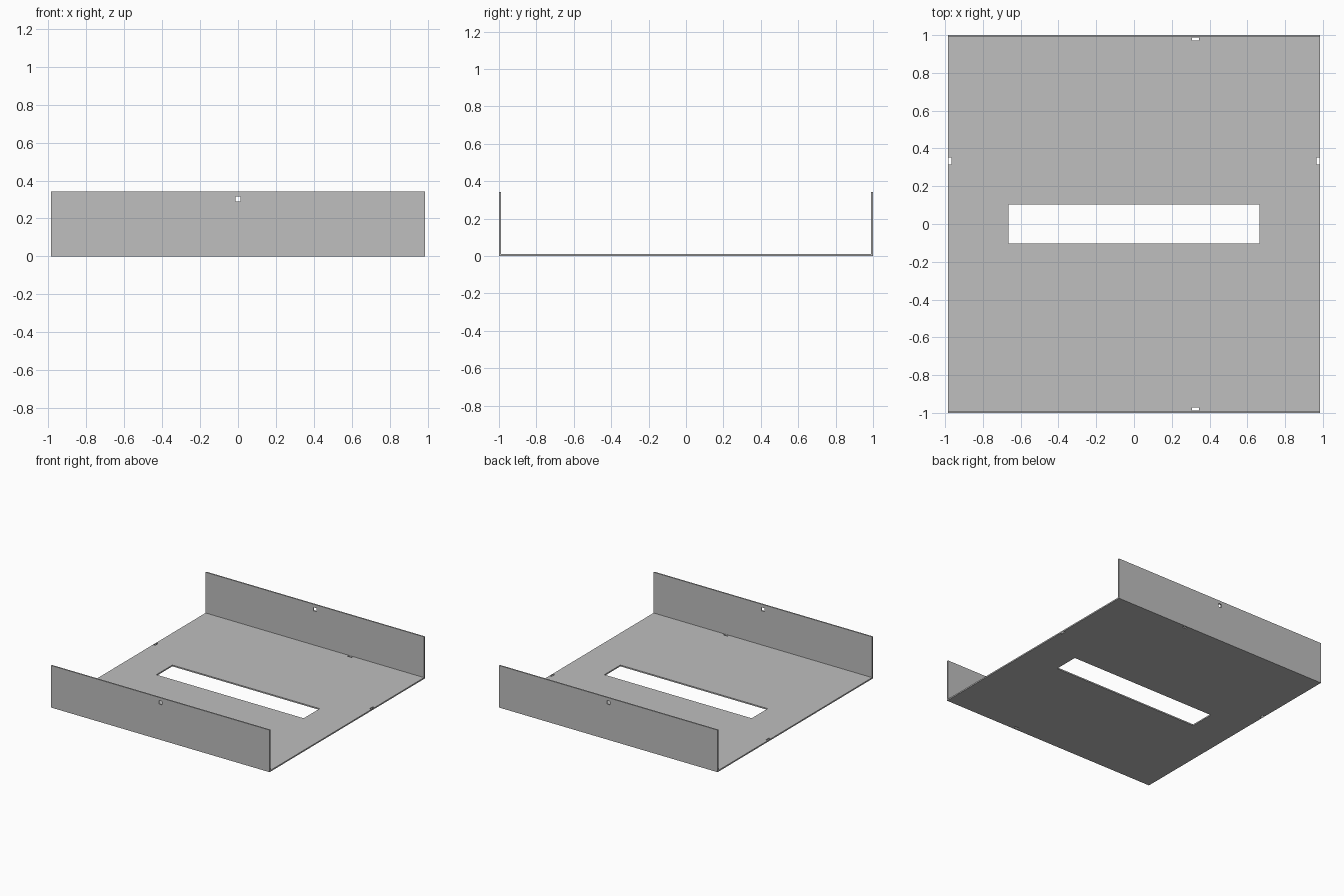
import bpy
import bmesh
from mathutils import Matrix, Vector

cube = bpy.data.objects.get("Cube")
if cube:
    bpy.data.objects.remove(cube, do_unlink=True)

HALF_X, HALF_Y, HEIGHT, THICK = 0.985, 1.0, 0.343, 0.011

# Plain grey sheet metal
metal = bpy.data.materials.new("grey sheet metal")
metal.use_nodes = True
grey = (0.52, 0.52, 0.52, 1)
metal.diffuse_color = grey
metal.node_tree.nodes["Principled BSDF"].inputs["Base Color"].default_value = grey


def sheet(name, bounds, holes, matrix):
    """Flat sheet with rectangular holes; rectangles are (u0, u1, v0, v1)."""
    rects = [bounds] + holes
    us = sorted({u for r in rects for u in r[:2]})
    vs = sorted({v for r in rects for v in r[2:]})
    bm = bmesh.new()
    for u0, u1 in zip(us, us[1:]):
        for v0, v1 in zip(vs, vs[1:]):
            u, v = (u0 + u1) / 2, (v0 + v1) / 2
            if any(h[0] < u < h[1] and h[2] < v < h[3] for h in holes):
                continue
            corners = [(u0, v0), (u1, v0), (u1, v1), (u0, v1)]
            bm.faces.new([bm.verts.new((a, b, 0)) for a, b in corners])
    bmesh.ops.remove_doubles(bm, verts=bm.verts, dist=1e-5)
    # Give the sheet its thickness
    ext = bmesh.ops.extrude_face_region(bm, geom=bm.faces[:], use_keep_orig=True)
    top = [g for g in ext["geom"] if isinstance(g, bmesh.types.BMVert)]
    bmesh.ops.translate(bm, verts=top, vec=Vector((0, 0, THICK)))
    bmesh.ops.recalc_face_normals(bm, faces=bm.faces)
    bm.transform(matrix)
    mesh = bpy.data.meshes.new(name)
    bm.to_mesh(mesh)
    bm.free()
    mesh.materials.append(metal)
    obj = bpy.data.objects.new(name, mesh)
    bpy.context.collection.objects.link(obj)
    return obj


def around(u, v, w, h):
    return (u - w / 2, u + w / 2, v - h / 2, v + h / 2)


# Floor with the long central opening and four small edge slots
inner_y = HALF_Y - THICK
slots = [around(0, 0, 1.328, 0.206)]
for s in (-1, 1):
    slots.append(around(0.325, s * 0.979, 0.038, 0.016))
    slots.append(around(s * 0.974, 0.333, 0.016, 0.038))
sheet("floor", (-HALF_X, HALF_X, -inner_y, inner_y), slots, Matrix())

# Upright front and back walls, each with a small square hole
upright = Matrix(((1, 0, 0, 0), (0, 0, -1, 0), (0, 1, 0, 0), (0, 0, 0, 1)))
for name, y in (("front_wall", -inner_y), ("back_wall", HALF_Y)):
    sheet(name, (-HALF_X, HALF_X, 0, HEIGHT), [around(0, 0.303, 0.028, 0.028)],
          Matrix.Translation((0, y, 0)) @ upright)
